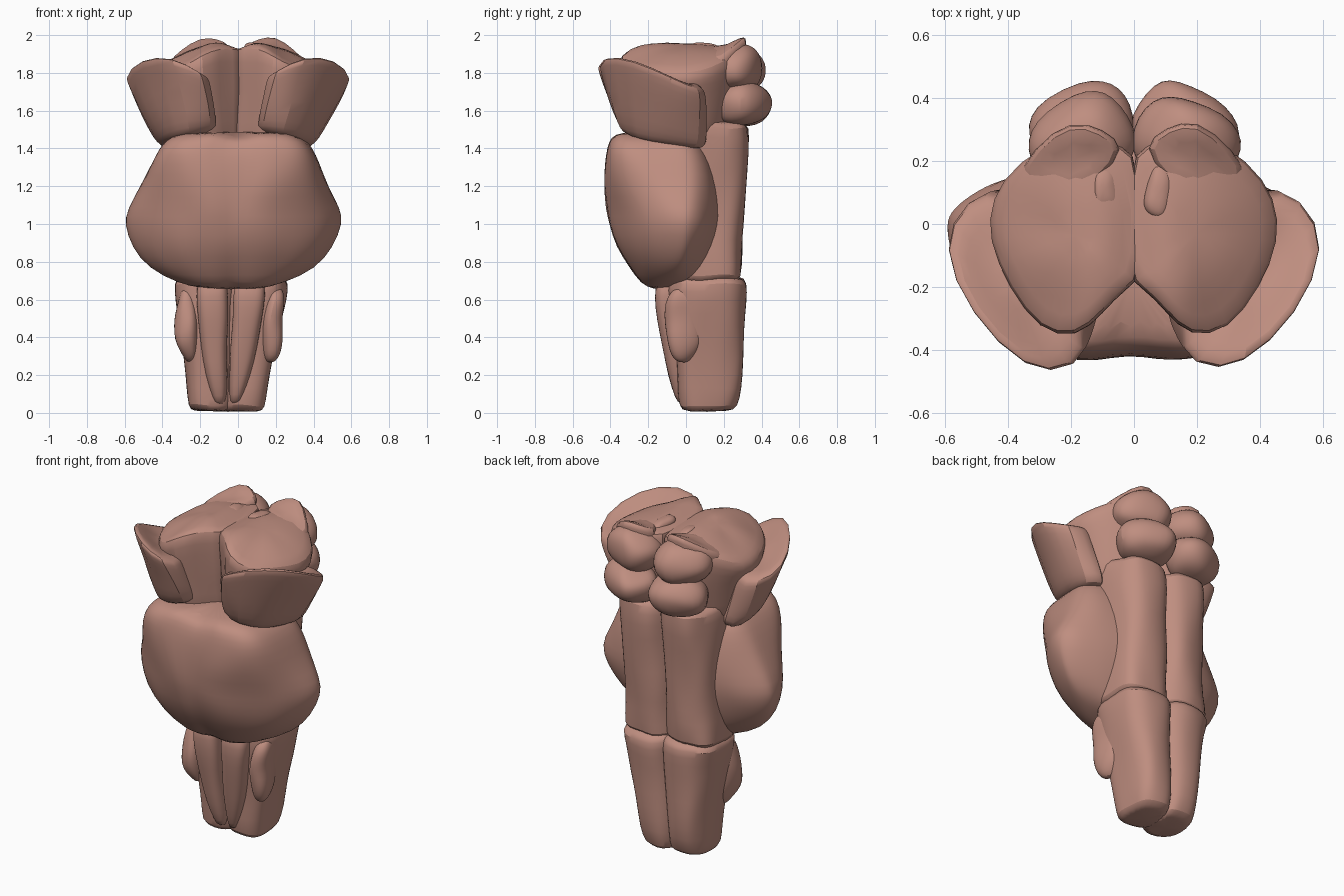
import bpy, math
from mathutils import Vector, Matrix, noise

if "Cube" in bpy.data.objects:
    bpy.data.objects.remove(bpy.data.objects["Cube"])

tissue = bpy.data.materials.new("pink_brown_tissue")
tissue.use_nodes = True
tissue.diffuse_color = (0.52, 0.27, 0.215, 1)
tissue.node_tree.nodes["Principled BSDF"].inputs["Base Color"].default_value = (0.52, 0.27, 0.215, 1)


def finish(name, verts, faces, side, rough):
    """Mirror if needed, lean the stem slightly, add lumps and shade."""
    pts = []
    for v in verts:
        p = Vector((v[0] * side, v[1], v[2]))
        p += noise.noise_vector(p * 7) * rough
        p.x -= 0.06 * max(0, 1 - p.z / 1.7)
        pts.append(p)
    if side < 0:
        faces = [f[::-1] for f in faces]
    mesh = bpy.data.meshes.new(name)
    mesh.from_pydata(pts, [], faces)
    mesh.materials.append(tissue)
    obj = bpy.data.objects.new(name, mesh)
    bpy.context.collection.objects.link(obj)
    bpy.ops.object.select_all(action='DESELECT')
    bpy.context.view_layer.objects.active = obj
    obj.select_set(True)
    bpy.ops.object.shade_smooth_by_angle(angle=math.radians(42))
    soften = obj.modifiers.new("soften", 'SUBSURF')
    soften.levels = soften.render_levels = 1


def loft(name, loops, side=1, rough=0.012):
    """Skin a stack of equal loops, bottom to top, with end caps."""
    n = len(loops[0])
    verts = [v for loop in loops for v in loop]
    faces = [tuple(range(n))[::-1], tuple(range(len(verts) - n, len(verts)))]
    for r in range(len(loops) - 1):
        for i in range(n):
            j = (i + 1) % n
            faces.append((r * n + i, r * n + j, r * n + n + j, r * n + n + i))
    finish(name, verts, faces, side, rough)


def egg(z, cx, rx, front, mid, back, p=2.6, n=24):
    """Rounded cross-section whose widest line lies at y = mid."""
    loop = []
    for i in range(n):
        a = 2 * math.pi * i / n
        c, s = math.cos(a), math.sin(a)
        depth = back - mid if s > 0 else mid - front
        loop.append(Vector((cx + rx * math.copysign(abs(c) ** (2 / p), c),
                            mid + depth * math.copysign(abs(s) ** (2 / p), s), z)))
    return loop


def shrink(loop, k, dz):
    """Pull a loop towards its centre and move it in z."""
    c = sum(loop, Vector()) / len(loop)
    return [c + (v - c) * k + Vector((0, 0, dz)) for v in loop]


def blob(name, loc, radii, turn=0, side=1, tilt=0):
    """Lumpy, slightly boxy ellipsoid made from stacked rings."""
    m = Matrix.Translation(loc) @ Matrix.Rotation(turn, 4, 'Z') @ Matrix.Rotation(tilt, 4, 'Y')
    loops = []
    for k in range(9):
        a = math.pi * (0.06 + 0.88 * k / 8)
        w = math.sin(a) ** 0.8
        ring = egg(-math.cos(a), 0, w, -w, 0, w, p=2.7, n=14)
        loops.append([m @ Vector((v.x * radii[0], v.y * radii[1], v.z * radii[2])) for v in ring])
    loft(name, loops, side, rough=0.025)


# Broad front bulge: boxy above, drawn out sideways into tapering arms at mid height
pons = [egg(z, 0, rx, f, m, b, p, 44) for z, rx, f, m, b, p in (
    (0.655, 0.15, -0.19, -0.1, 0.0, 2.4), (0.685, 0.28, -0.25, -0.08, 0.07, 2.2),
    (0.77, 0.44, -0.31, -0.05, 0.12, 2.0), (0.88, 0.535, -0.385, -0.02, 0.17, 1.85),
    (1.0, 0.58, -0.425, 0.0, 0.2, 1.8), (1.08, 0.565, -0.437, 0.0, 0.2, 1.9),
    (1.2, 0.495, -0.44, -0.03, 0.18, 2.5), (1.32, 0.445, -0.437, -0.07, 0.14, 3.4),
    (1.41, 0.4, -0.425, -0.12, 0.1, 4.0), (1.46, 0.35, -0.4, -0.14, 0.06, 3.6),
    (1.49, 0.26, -0.36, -0.16, 0.0, 3.0))]
for loop in pons:
    for v in loop:
        furrow = max(0, 1 - abs(v.x) / 0.1)
        if v.y < -0.1:
            v.y += 0.025 * furrow
        if v.z > 1.4:
            v.z -= 0.035 * furrow
loft("pons", pons)

# Outlines of one cerebral stalk, top and bottom
stalk_top = [Vector(p) for p in (
    (0.13, -0.33, 1.76), (0.2, -0.46, 1.8), (0.35, -0.46, 1.89), (0.52, -0.28, 1.87),
    (0.615, -0.07, 1.77), (0.54, 0.07, 1.71), (0.4, 0.11, 1.72), (0.33, -0.1, 1.8))]
stalk_low = [Vector(p) for p in (
    (0.1, -0.2, 1.5), (0.12, -0.32, 1.5), (0.25, -0.36, 1.49), (0.36, -0.27, 1.46),
    (0.41, -0.1, 1.43), (0.41, 0.07, 1.4), (0.33, 0.14, 1.4), (0.2, 0.0, 1.45))]

# Outline of half of the upper core, with the front cleft at the midline
core_plan = ((-0.03, -0.18), (0.03, -0.2), (0.1, -0.28), (0.18, -0.36), (0.3, -0.34), (0.4, -0.2),
             (0.46, -0.05), (0.45, 0.08), (0.37, 0.2), (0.2, 0.3), (-0.03, 0.29))


def core_loop(k, z, crown=False):
    """Core outline: scaled from the midline low down, or laid on the domed crown."""
    loop = []
    for x, y in core_plan:
        cx = 0.18 if crown else -0.03
        px, py = cx + (x - cx) * k, (y + 0.02) * k - 0.02
        hollow = max(0, 1 - math.hypot(px - 0.31, py + 0.27) / 0.15)
        top = (1.97 - 0.75 * px * px - 0.05 * max(0, 1 - abs(px) / 0.08)
               - 0.2 * max(0, -py - 0.2) - 0.07 * hollow)
        loop.append(Vector((px, py, top - z if crown else z)))
    return loop


for side, label in ((1, "left_"), (-1, "right_")):
    # Cerebral stalk, slightly bulging, with a nearly flat upper end
    rings = [shrink(stalk_low, 0.75, -0.02), shrink(stalk_low, 0.98, 0)]
    for t in (0.12, 0.4, 0.7, 0.93):
        ring = [a.lerp(b, t) for a, b in zip(stalk_low, stalk_top)]
        rings.append(shrink(ring, 1.06 + 0.08 * t * (1 - t), 0))
    rings += [shrink(stalk_top, 1.02, 0), shrink(stalk_top, 0.88, 0.015),
              shrink(stalk_top, 0.6, 0.0), shrink(stalk_top, 0.3, -0.01)]
    loft(label + "cerebral_stalk", rings, side)

    # Upper core between the stalks
    loft(label + "upper_core",
         [core_loop(0.74, 1.4), core_loop(0.8, 1.48), core_loop(0.88, 1.6), core_loop(0.95, 1.7),
          core_loop(1.02, 0.06, True), core_loop(1.0, 0.01, True), core_loop(0.85, 0.0, True),
          core_loop(0.55, 0.0, True), core_loop(0.25, 0.0, True)], side)

    # Paired bumps on the upper back, spreading outwards and forwards
    blob(label + "upper_colliculus", (0.165, 0.255, 1.82), (0.175, 0.145, 0.125), -0.5, side)
    blob(label + "lower_colliculus", (0.165, 0.3, 1.635), (0.175, 0.14, 0.12), -0.45, side)

    # Tilted wedge capping the upper bump, and the small ridge before it
    wedge = [Vector(p) for p in (
        (0.2, 0.08, 1.92), (0.38, 0.13, 1.84), (0.31, 0.24, 1.91), (0.2, 0.33, 1.99),
        (0.1, 0.3, 1.97), (0.03, 0.24, 1.94), (0.1, 0.15, 1.93))]
    loft(label + "wedge", [shrink(wedge, 0.75, -0.2), shrink(wedge, 1.0, -0.1),
                           shrink(wedge, 1.08, -0.01), shrink(wedge, 0.97, 0.015),
                           shrink(wedge, 0.5, 0.02)], side)
    blob(label + "crown_ridge", (0.08, 0.11, 1.92), (0.045, 0.08, 0.04), -0.2, side)

    # Rear column behind the pons
    loft(label + "rear_column", [egg(z, c, r, -0.1, 0.08, b) for z, c, r, b in (
        (0.69, 0.13, 0.15, 0.27), (0.71, 0.135, 0.175, 0.3), (0.85, 0.13, 0.165, 0.297),
        (1.0, 0.13, 0.165, 0.303), (1.2, 0.135, 0.17, 0.315), (1.4, 0.14, 0.175, 0.33),
        (1.52, 0.14, 0.175, 0.335), (1.55, 0.135, 0.16, 0.3))], side, rough=0.028)

    # Lower stem
    loft(label + "medulla", [egg(z, c, r, f, 0.1, b) for z, c, r, f, b in (
        (0.005, 0.08, 0.1, -0.01, 0.23), (0.025, 0.088, 0.115, -0.04, 0.275),
        (0.12, 0.09, 0.122, -0.045, 0.297), (0.28, 0.1, 0.137, -0.055, 0.303),
        (0.45, 0.115, 0.154, -0.075, 0.308), (0.6, 0.125, 0.169, -0.09, 0.317),
        (0.69, 0.13, 0.179, -0.1, 0.327), (0.73, 0.125, 0.155, -0.07, 0.3))], side, rough=0.02)

    # Tapering strip on the front of the lower stem
    loft(label + "pyramid", [egg(z, c, r, f, f + 0.07, f + 0.17) for z, c, r, f in (
        (0.04, 0.04, 0.025, -0.04), (0.08, 0.045, 0.038, -0.06), (0.2, 0.06, 0.056, -0.095),
        (0.35, 0.078, 0.068, -0.13), (0.5, 0.09, 0.077, -0.155), (0.62, 0.1, 0.085, -0.17),
        (0.72, 0.1, 0.08, -0.16))], side)

    # Oval swelling beside it
    blob(label + "olive", (0.22, -0.01, 0.465), (0.066, 0.1, 0.205), 0.15, side, 0.08)
